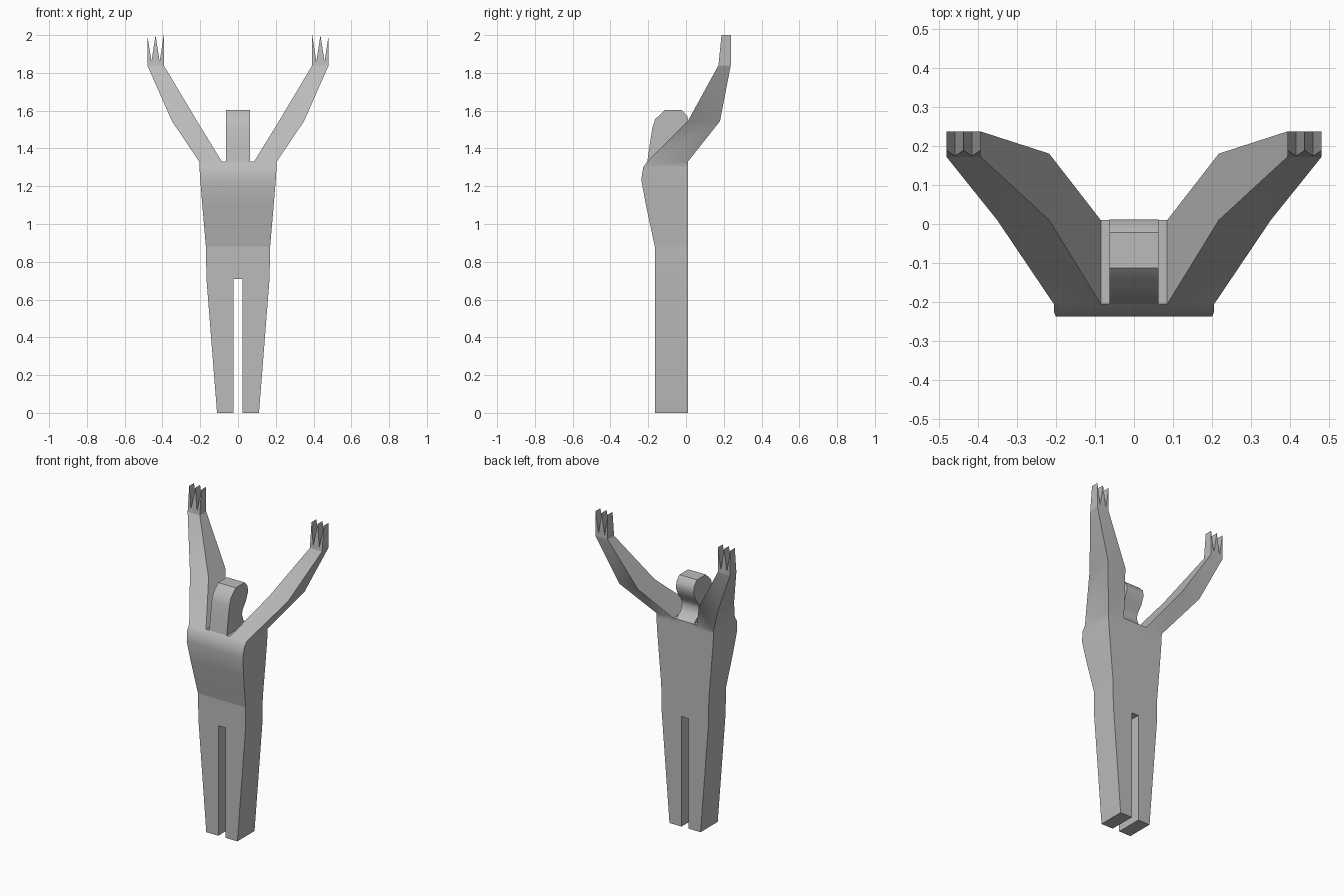
import bpy, bmesh, math

if "Cube" in bpy.data.objects:
    bpy.data.objects.remove(bpy.data.objects["Cube"])

grey = bpy.data.materials.new("plain grey")
grey.use_nodes = True
colour = (0.5, 0.5, 0.5, 1)
grey.diffuse_color = colour
grey.node_tree.nodes["Principled BSDF"].inputs["Base Color"].default_value = colour


def finish(bm, name, sharp_heights=()):
    """Weld, orient and smooth a mesh, keeping creases at given heights."""
    bmesh.ops.remove_doubles(bm, verts=bm.verts, dist=0.0005)
    bmesh.ops.recalc_face_normals(bm, faces=bm.faces)
    for e in bm.edges:
        for h in sharp_heights:
            if all(abs(v.co.z - h) < 0.001 for v in e.verts):
                e.smooth = False
    mesh = bpy.data.meshes.new(name)
    bm.to_mesh(mesh)
    bm.free()
    mesh.materials.append(grey)
    obj = bpy.data.objects.new(name, mesh)
    bpy.context.collection.objects.link(obj)
    bpy.ops.object.select_all(action="DESELECT")
    obj.select_set(True)
    bpy.context.view_layer.objects.active = obj
    bpy.ops.object.shade_smooth_by_angle(angle=math.radians(40))
    return obj


def face(bm, *points):
    bm.faces.new([bm.verts.new(p) for p in points])


def ring(z, inner, outer, front, back=0.01):
    """Four corners: front inner, front outer, back outer, back inner."""
    return [(inner, front, z), (outer, front, z), (outer, back, z), (inner, back, z)]


def loft(bm, rings, sides):
    for a, b in zip(rings, rings[1:]):
        for i in sides:
            j = (i + 1) % 4
            face(bm, a[i], a[j], b[j], b[i])


# Half of the body, from foot to fingertips
bm = bmesh.new()
FRONT, HIP, SHOULDER, WRIST = -0.165, 0.71, 1.33, 1.84

# Leg
foot = ring(0, 0.025, 0.111, FRONT)
hip = ring(HIP, 0.025, 0.167, FRONT)
loft(bm, [foot, hip], range(4))
face(bm, *foot)

# Torso: an outer column under the arm and a strip beside the centre line
shoulder = ring(SHOULDER, 0.085, 0.205, -0.205)
torso = [hip,
         ring(0.88, 0.04, 0.17, FRONT),
         ring(1.10, 0.062, 0.189, -0.212),
         ring(1.235, 0.075, 0.2, -0.237),
         ring(1.30, 0.082, 0.204, -0.227),
         shoulder]
loft(bm, torso, (0, 1, 2))
centre = [ring(r[0][2], 0, r[0][0], r[0][1]) for r in torso]
loft(bm, centre, (0, 2))
face(bm, *centre[0])
face(bm, *centre[-1])

# Raised arm
elbow = ring(1.545, 0.217, 0.35, 0.01, 0.18)
wrist = ring(WRIST, 0.393, 0.48, 0.172, 0.237)
loft(bm, [shoulder, elbow, wrist], range(4))

# Hand with three pointed fingers
zigzag = [(0.393 + 0.087 * i / 4, 1.86 if i % 2 else 2.0) for i in range(5)]
outline = [(0.48, WRIST)] + zigzag[::-1] + [(0.393, WRIST)]


def hand_front(z):
    return 0.172 + 0.016 * (z - WRIST) / (2 - WRIST)


front = [(x, hand_front(z), z) for x, z in outline]
back = [(x, 0.237, z) for x, z in outline]
face(bm, *front)
face(bm, *back)
for i in range(len(outline) - 1):
    face(bm, front[i], front[i + 1], back[i + 1], back[i])

body = finish(bm, "body", (0.88, WRIST))
mirror = body.modifiers.new("mirror", "MIRROR")
mirror.merge_threshold = 0.0005

# Head and neck: side outline (y, z) drawn across the width
side = [(-0.205, 1.33), (-0.192, 1.42), (-0.178, 1.51), (-0.163, 1.555), (-0.112, 1.603),
        (-0.022, 1.603), (0.008, 1.57), (0.012, 1.53), (-0.008, 1.48), (-0.04, 1.44),
        (-0.05, 1.41), (-0.035, 1.365), (0.01, 1.33)]
bm = bmesh.new()
right = [(-0.063, y, z) for y, z in side]
left = [(0.063, y, z) for y, z in side]
face(bm, *right)
face(bm, *left)
for i in range(len(side) - 1):
    face(bm, right[i], right[i + 1], left[i + 1], left[i])
finish(bm, "head")
